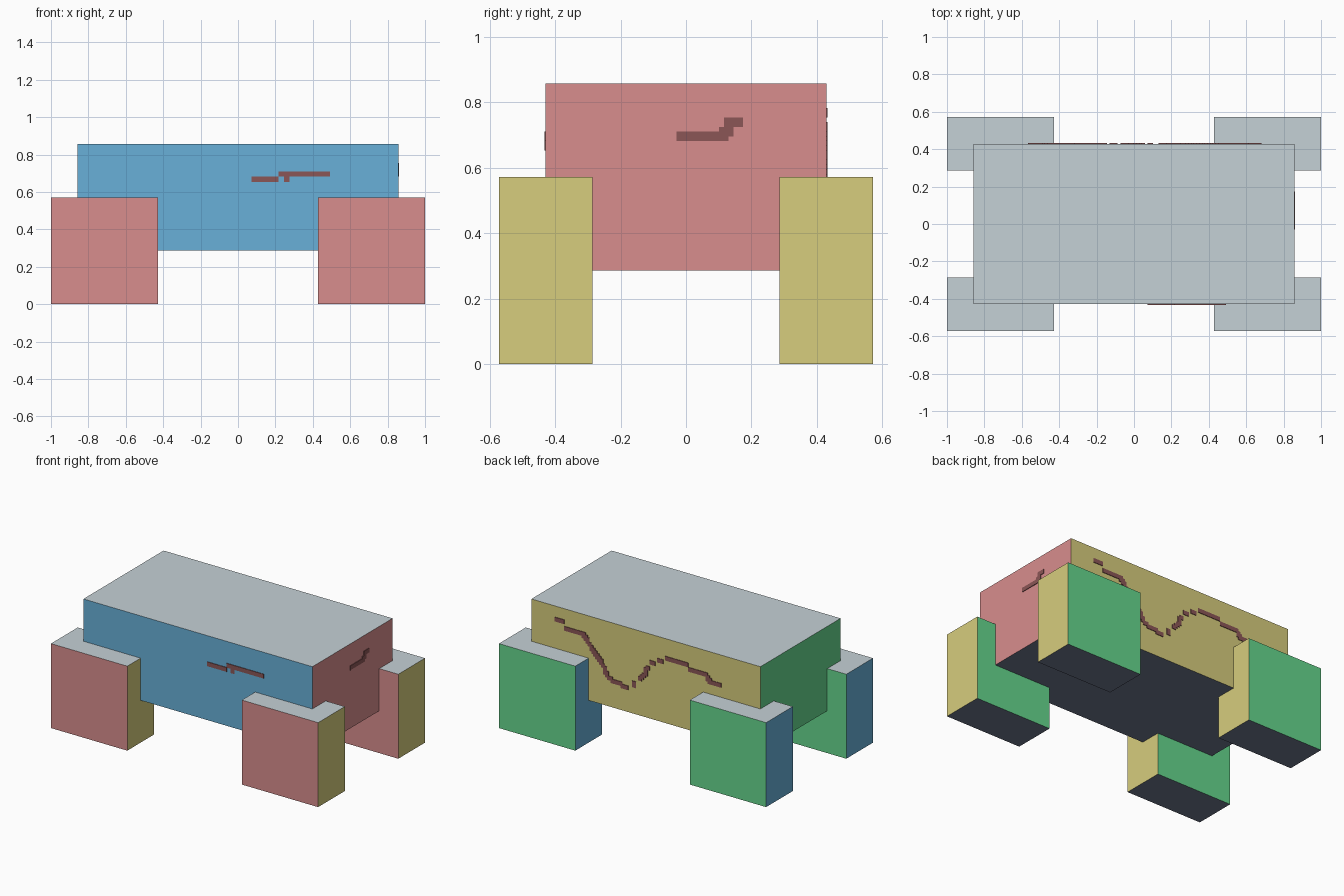
import bpy
import bmesh
from mathutils import Vector

if "Cube" in bpy.data.objects:
    bpy.data.objects.remove(bpy.data.objects["Cube"])

U = 1 / 7      # building unit of the whole model
CELL = 0.0145  # cell size of the painted scribbles


def material(name, rgb):
    linear = [((c / 255 + 0.055) / 1.055) ** 2.4 for c in rgb] + [1]
    mat = bpy.data.materials.new(name)
    mat.use_nodes = True
    mat.diffuse_color = linear
    bsdf = next(n for n in mat.node_tree.nodes if n.type == "BSDF_PRINCIPLED")
    bsdf.inputs["Base Color"].default_value = linear
    return mat


blue = material("sky blue", (104, 176, 216))
pink = material("dusty pink", (216, 141, 141))
yellow = material("straw yellow", (215, 205, 125))
green = material("mint green", (102, 214, 141))
grey = material("pale grey", (197, 209, 214))
slate = material("slate", (110, 120, 142))
maroon = material("maroon", (139, 86, 86))


def finish(name, bm, mats):
    mesh = bpy.data.meshes.new(name)
    bm.to_mesh(mesh)
    bm.free()
    for mat in mats:
        mesh.materials.append(mat)
    obj = bpy.data.objects.new(name, mesh)
    bpy.context.collection.objects.link(obj)
    return obj


def block(name, centre, size, mats):
    """Box whose materials go to its +x, -x, +y, -y, +z and -z faces."""
    bm = bmesh.new()
    bmesh.ops.create_cube(bm, size=1)
    bmesh.ops.scale(bm, vec=Vector(size) * U, verts=bm.verts)
    bmesh.ops.translate(bm, vec=Vector(centre) * U, verts=bm.verts)
    bm.normal_update()
    for face in bm.faces:
        axis = max(range(3), key=lambda i: abs(face.normal[i]))
        face.material_index = 2 * axis + (face.normal[axis] < 0)
    return finish(name, bm, mats)


def scribble(name, strokes, place, normal):
    """Thin stepped plate that follows strokes given as (across, height)."""
    cells = set()
    for path in strokes:
        for a, b in zip(path, path[1:]):
            a, b = Vector(a), Vector(b)
            steps = max(1, round((b - a).length / CELL * 2))
            for s in range(steps + 1):
                p = a.lerp(b, s / steps) / CELL
                i, j = round(p.x), round(p.y)
                cells |= {(i + k, j + m) for k in (-1, 0) for m in (-1, 0)}
    bm = bmesh.new()
    corners = {}

    def corner(i, j):
        if (i, j) not in corners:
            corners[i, j] = bm.verts.new(place(i * CELL, j * CELL))
        return corners[i, j]

    for i, j in sorted(cells):
        bm.faces.new([corner(i, j), corner(i + 1, j),
                      corner(i + 1, j + 1), corner(i, j + 1)])
    # thicken the sheet outwards
    out = bmesh.ops.extrude_face_region(bm, geom=list(bm.faces), use_keep_orig=True)
    moved = [g for g in out["geom"] if isinstance(g, bmesh.types.BMVert)]
    bmesh.ops.translate(bm, vec=Vector(normal) * 0.004, verts=moved)
    bmesh.ops.recalc_face_normals(bm, faces=bm.faces)
    return finish(name, bm, [maroon])


# body
block("body", (0, 0, 4), (12, 6, 4), [pink, green, yellow, blue, grey, slate])

# four legs, overlapping the body's corners
for x, side in ((1, "left"), (-1, "right")):
    for y, end in ((1, "back"), (-1, "front")):
        block(f"{end}_{side}_leg", (5 * x, 3 * y, 2), (4, 2, 4),
              [yellow, blue, green, pink, grey, slate])

# painted scribbles
scribble("front_scribble",
         [[(0.09, 0.665), (0.2, 0.665)],
          [(0.225, 0.7), (0.48, 0.7)],
          [(0.265, 0.665), (0.265, 0.7)]],
         lambda u, z: (u, -3 * U, z), (0, -1, 0))

scribble("side_scribble",
         [[(-0.02, 0.697), (0.12, 0.697), (0.13, 0.735), (0.165, 0.735)],
          [(0.1, 0.697), (0.13, 0.72)]],
         lambda u, z: (6 * U, u, z), (1, 0, 0))

scribble("back_scribble",
         [[(0.67, 0.77), (0.63, 0.77)],
          [(0.59, 0.73), (0.48, 0.73), (0.44, 0.69), (0.39, 0.63), (0.35, 0.59),
           (0.31, 0.54), (0.29, 0.49), (0.25, 0.47), (0.14, 0.45)],
          [(0.09, 0.485), (0.08, 0.49)],
          [(0.05, 0.53), (0.01, 0.57), (-0.01, 0.62)],
          [(-0.05, 0.66), (-0.06, 0.66)],
          [(-0.1, 0.69), (-0.12, 0.7)],
          [(-0.16, 0.73), (-0.31, 0.73)],
          [(-0.33, 0.7), (-0.45, 0.695), (-0.48, 0.655), (-0.55, 0.65)]],
         lambda u, z: (u, 3 * U, z), (0, 1, 0))
